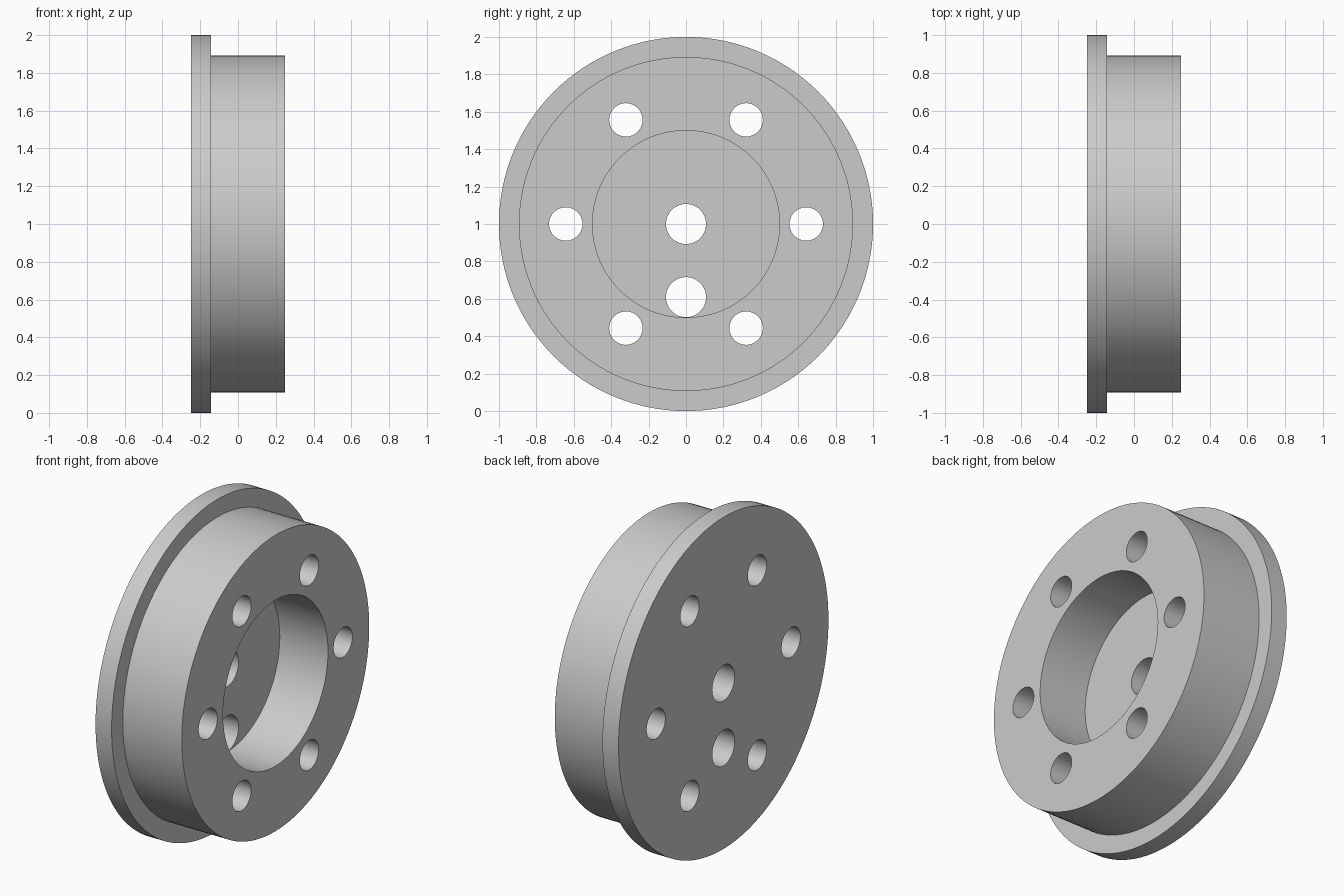
import bpy
import math

cube = bpy.data.objects.get("Cube")
if cube:
    bpy.data.objects.remove(cube, do_unlink=True)

UNIT = 1 / 28          # flange radius is 28 units
BACK = -7              # back face position along the axis, in units

grey = bpy.data.materials.new("plain grey")
grey.use_nodes = True
colour = (0.6, 0.6, 0.6, 1)
grey.diffuse_color = colour
grey.node_tree.nodes["Principled BSDF"].inputs["Base Color"].default_value = colour


def lathe(name, profile, steps=128):
    """Spin (axial, radius) points around the x axis at mid height."""
    verts, faces = [], []
    rows = len(profile)
    for i in range(steps):
        a = math.tau * i / steps
        for x, r in profile:
            verts.append((x * UNIT, r * UNIT * math.cos(a), 1 + r * UNIT * math.sin(a)))
    for i in range(steps):
        j = (i + 1) % steps
        for k in range(rows - 1):
            faces.append((i * rows + k, j * rows + k, j * rows + k + 1, i * rows + k + 1))
    # close both ends with flat caps
    faces.append([i * rows for i in reversed(range(steps))])
    faces.append([i * rows + rows - 1 for i in range(steps)])
    mesh = bpy.data.meshes.new(name)
    mesh.from_pydata(verts, [], faces)
    mesh.materials.append(grey)
    obj = bpy.data.objects.new(name, mesh)
    bpy.context.collection.objects.link(obj)
    # make the normals point outward
    bpy.context.view_layer.objects.active = obj
    bpy.ops.object.select_all(action='DESELECT')
    obj.select_set(True)
    bpy.ops.object.mode_set(mode='EDIT')
    bpy.ops.mesh.select_all(action='SELECT')
    bpy.ops.mesh.normals_make_consistent(inside=False)
    bpy.ops.object.mode_set(mode='OBJECT')
    return obj


# flange, drum and round recess in one turned body
hub = lathe("flanged_hub", [
    (BACK, 28), (BACK + 3, 28), (BACK + 3, 25),
    (7, 25), (7, 14), (-2, 14)])


def drill(name, radius, y, z):
    """Cut a straight hole through the hub along x."""
    cutter = lathe(name, [(-12, radius), (12, radius)], 48)
    cutter.location = (0, y * UNIT, z * UNIT)
    cutter.hide_render = True
    bpy.context.view_layer.update()
    mod = hub.modifiers.new(name, 'BOOLEAN')
    mod.operation = 'DIFFERENCE'
    mod.solver = 'EXACT'
    mod.object = cutter
    bpy.context.view_layer.objects.active = hub
    bpy.ops.object.modifier_apply(modifier=mod.name)
    bpy.data.objects.remove(cutter, do_unlink=True)


# centre bore, offset pin hole and ring of bolt holes
drill("centre_bore", 3, 0, 0)
drill("pin_hole", 3, 0, -10.95)
for n in range(6):
    a = math.tau * n / 6
    drill("bolt_hole", 2.5, 18 * math.cos(a), 18 * math.sin(a))

# smooth walls with crisp edges
bpy.ops.object.select_all(action='DESELECT')
hub.select_set(True)
bpy.context.view_layer.objects.active = hub
bpy.ops.object.shade_smooth_by_angle(angle=math.radians(30))
